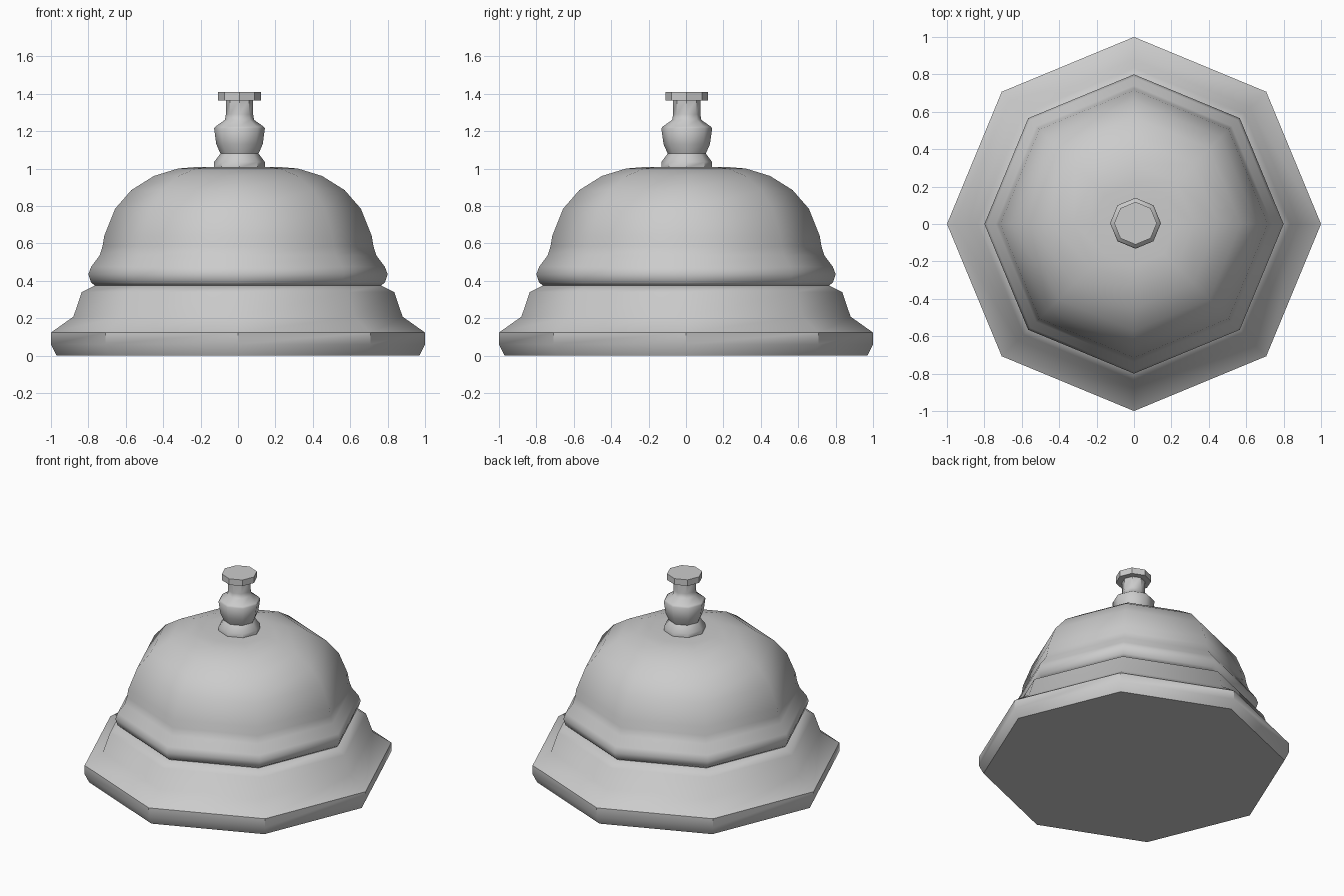
import bpy, bmesh, math

if "Cube" in bpy.data.objects:
    bpy.data.objects.remove(bpy.data.objects["Cube"])

SIDES = 8
grey = bpy.data.materials.new("plain_grey")
grey.diffuse_color = (0.6, 0.6, 0.6, 1)
grey.use_nodes = True
grey.node_tree.nodes["Principled BSDF"].inputs["Base Color"].default_value = grey.diffuse_color


def lathe(name, profile, cx=0.0, cy=0.0, angle=44.8):
    """Turn an (r, z) profile into a closed eight-sided solid."""
    bm = bmesh.new()
    rings = []
    for r, z in profile:
        rings.append([bm.verts.new((cx + r * math.cos(math.tau * i / SIDES),
                                    cy + r * math.sin(math.tau * i / SIDES), z))
                      for i in range(SIDES)])
    for a, b in zip(rings, rings[1:]):
        for i in range(SIDES):
            j = (i + 1) % SIDES
            bm.faces.new((a[i], a[j], b[j], b[i]))
    bm.faces.new(rings[0][::-1])
    bm.faces.new(rings[-1])
    mesh = bpy.data.meshes.new(name)
    bm.to_mesh(mesh)
    bm.free()
    mesh.materials.append(grey)
    obj = bpy.data.objects.new(name, mesh)
    bpy.context.collection.objects.link(obj)
    bpy.ops.object.select_all(action='DESELECT')
    obj.select_set(True)
    bpy.context.view_layer.objects.active = obj
    bpy.ops.object.shade_smooth_by_angle(angle=math.radians(angle))
    return obj


# Flared foot
lathe("base", [(0.97, 0), (1.0, 0.06), (1.0, 0.123), (0.88, 0.208),
               (0.835, 0.34), (0.765, 0.375)])

# Bell dome with rolled rim
lathe("bell_dome", [(0.765, 0.375), (0.785, 0.39), (0.80, 0.435), (0.785, 0.475),
                    (0.74, 0.535), (0.724, 0.585), (0.715, 0.64), (0.657, 0.785),
                    (0.57, 0.885), (0.45, 0.96), (0.32, 1.0), (0.225, 1.008),
                    (0.10, 1.009)])

# Plunger: collar, bulb and stem
lathe("plunger", [(0.136, 1.005), (0.136, 1.035), (0.102, 1.08), (0.124, 1.13),
                  (0.136, 1.215), (0.128, 1.225), (0.078, 1.26), (0.073, 1.29),
                  (0.073, 1.37)], 0.008, 0.004)

# Push button
lathe("push_button", [(0.114, 1.365), (0.114, 1.408)], 0.008, 0.004)
